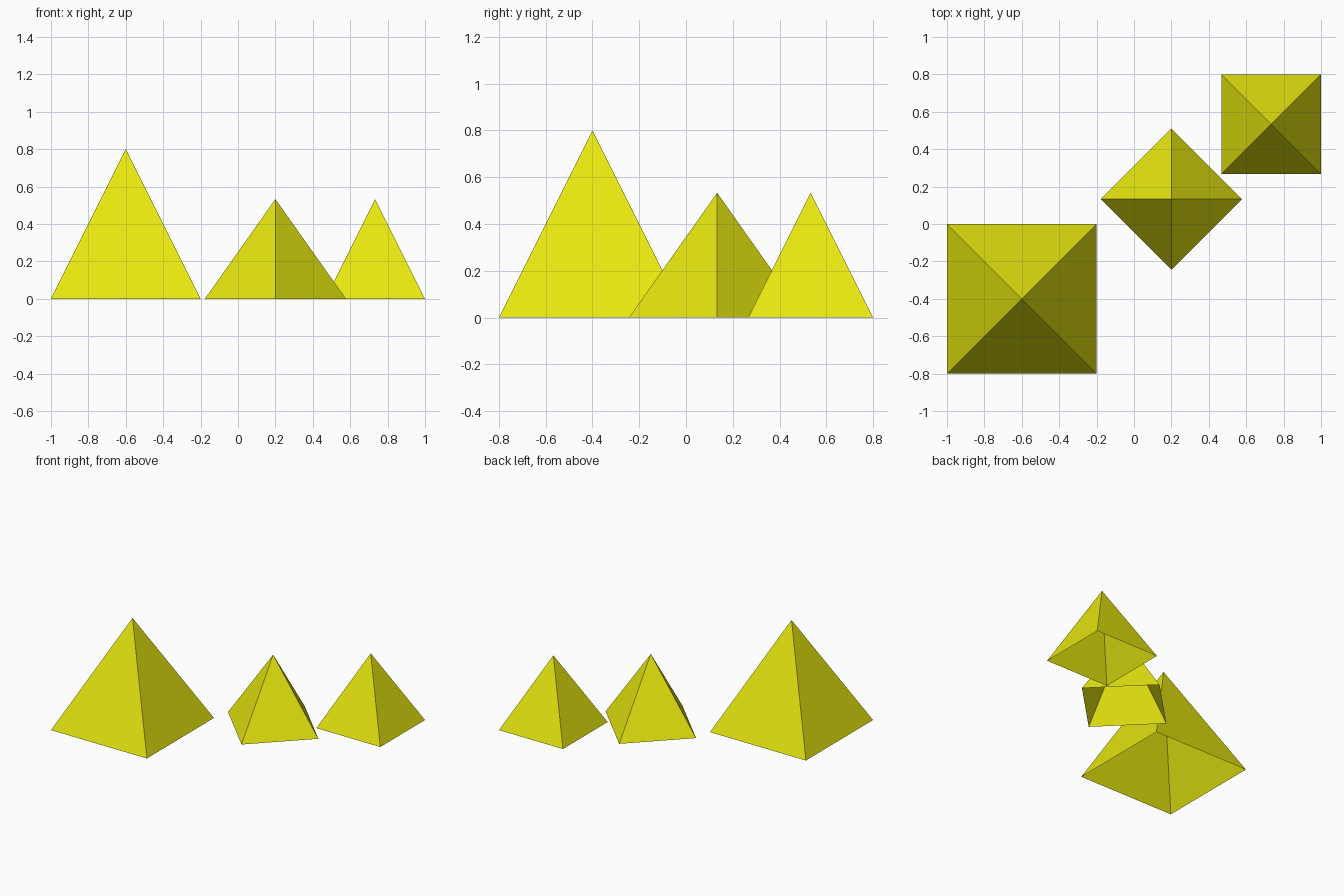
import bpy
import bmesh
from math import radians
from mathutils import Matrix

default = bpy.data.objects.get("Cube")
if default:
    bpy.data.objects.remove(default, do_unlink=True)

# Single yellow for all pyramids
yellow = bpy.data.materials.new("yellow")
yellow.use_nodes = True
colour = (0.8, 0.8, 0.005, 1)
yellow.diffuse_color = colour
yellow.node_tree.nodes["Principled BSDF"].inputs["Base Color"].default_value = colour


def pyramid(name, x, y, size, turn=0):
    """Square pyramid as tall as it is wide, hollow with an open base."""
    h = size / 2
    bm = bmesh.new()
    base = [bm.verts.new(c) for c in ((-h, -h, 0), (h, -h, 0), (h, h, 0), (-h, h, 0))]
    apex = bm.verts.new((0, 0, size))
    for i in range(4):
        bm.faces.new((base[i], base[(i + 1) % 4], apex))
    bm.transform(Matrix.Rotation(radians(turn), 4, "Z"))
    mesh = bpy.data.meshes.new(name)
    bm.to_mesh(mesh)
    bm.free()
    mesh.materials.append(yellow)
    obj = bpy.data.objects.new(name, mesh)
    obj.location = (x, y, 0)
    bpy.context.collection.objects.link(obj)
    return obj


# One large pyramid and two smaller ones along a diagonal
pyramid("large_pyramid", -0.6, -0.4, 0.8)
pyramid("turned_pyramid", 0.2, 0.1333, 0.5333, turn=45)
pyramid("small_pyramid", 0.7333, 0.5333, 0.5333)
